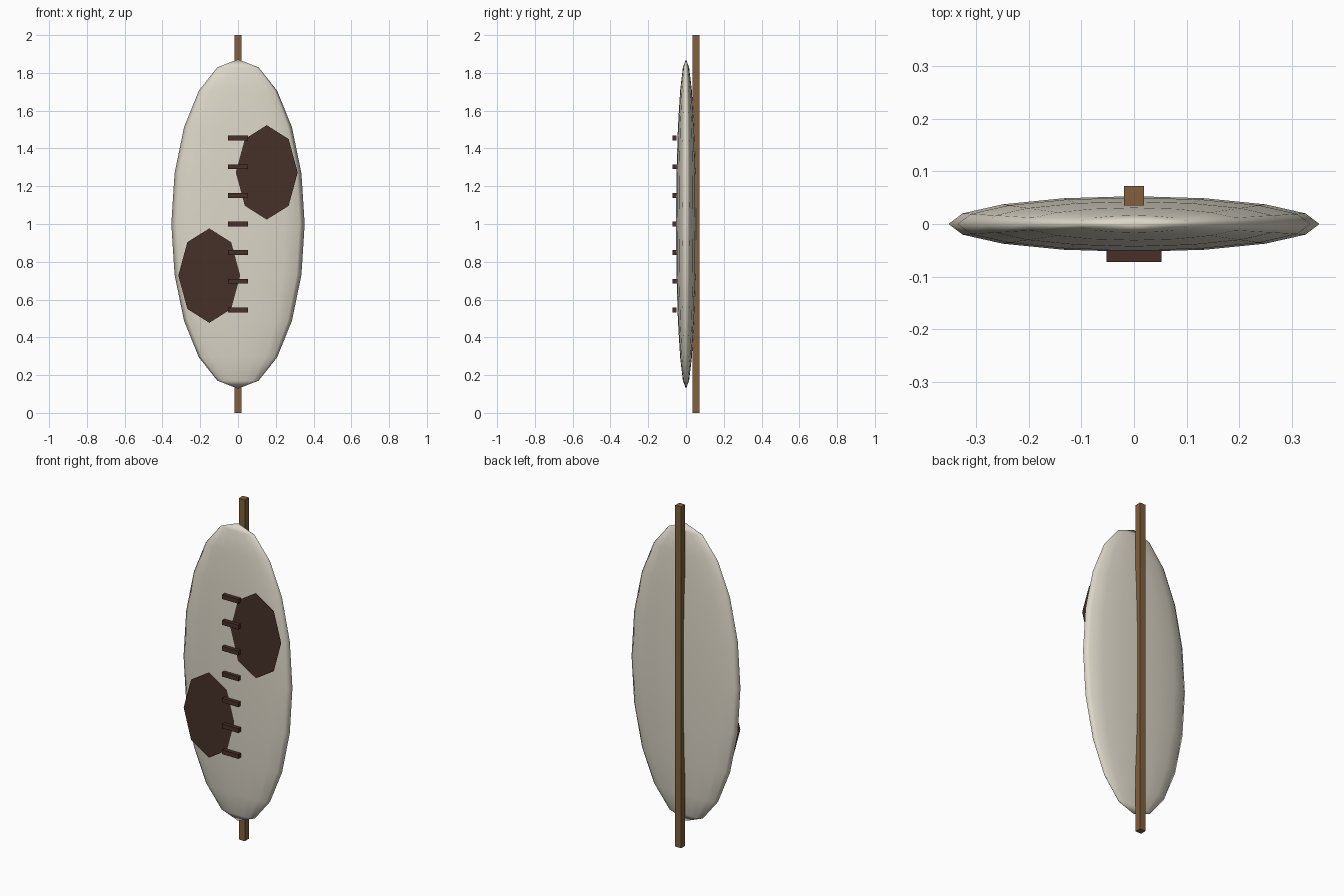
import bpy, bmesh
from mathutils import Matrix

if "Cube" in bpy.data.objects:
    bpy.data.objects.remove(bpy.data.objects["Cube"])


def material(name, rgb):
    m = bpy.data.materials.new(name)
    m.diffuse_color = (*rgb, 1)
    m.use_nodes = True
    m.node_tree.nodes["Principled BSDF"].inputs["Base Color"].default_value = m.diffuse_color
    return m


HIDE = material("pale_hide", (0.72, 0.68, 0.58))
WOOD = material("wood", (0.22, 0.115, 0.045))
DARK = material("dark_hide", (0.062, 0.03, 0.021))


def add(name, bm, mat, smooth=False):
    me = bpy.data.meshes.new(name)
    for f in bm.faces:
        f.smooth = smooth
    bm.to_mesh(me)
    bm.free()
    me.materials.append(mat)
    ob = bpy.data.objects.new(name, me)
    bpy.context.collection.objects.link(ob)
    return ob


def box(name, loc, size, mat):
    bm = bmesh.new()
    bmesh.ops.create_cube(bm, size=1, matrix=Matrix.Translation(loc) @ Matrix.Diagonal((*size, 1)))
    return add(name, bm, mat)


# Shield body: flattened sphere with its poles at top and bottom
bm = bmesh.new()
bmesh.ops.create_uvsphere(bm, u_segments=16, v_segments=10, radius=1,
                          matrix=Matrix.Translation((0, 0, 1)) @ Matrix.Diagonal((0.353, 0.053, 0.872, 1)))
add("shield_body", bm, HIDE, smooth=True)

# Long stick down the back
box("back_stick", (0, 0.054, 1), (0.038, 0.037, 2), WOOD)

# Row of lacing strips down the front
for i in range(7):
    box(f"lacing_strip_{i + 1}", (0, -0.061, 1 + (i - 3) * 0.1515), (0.105, 0.023, 0.026), DARK)

# Two flat eight-sided spots
for name, s in (("upper_spot", 1), ("lower_spot", -1)):
    bm = bmesh.new()
    bmesh.ops.create_circle(bm, cap_ends=True, segments=8, radius=1,
                            matrix=Matrix.Translation((s * 0.152, -0.0515, 1 + s * 0.273))
                            @ Matrix.Diagonal((0.164, 1, 0.25, 1))
                            @ Matrix.Rotation(1.5707963, 4, 'X'))
    add(name, bm, DARK)
